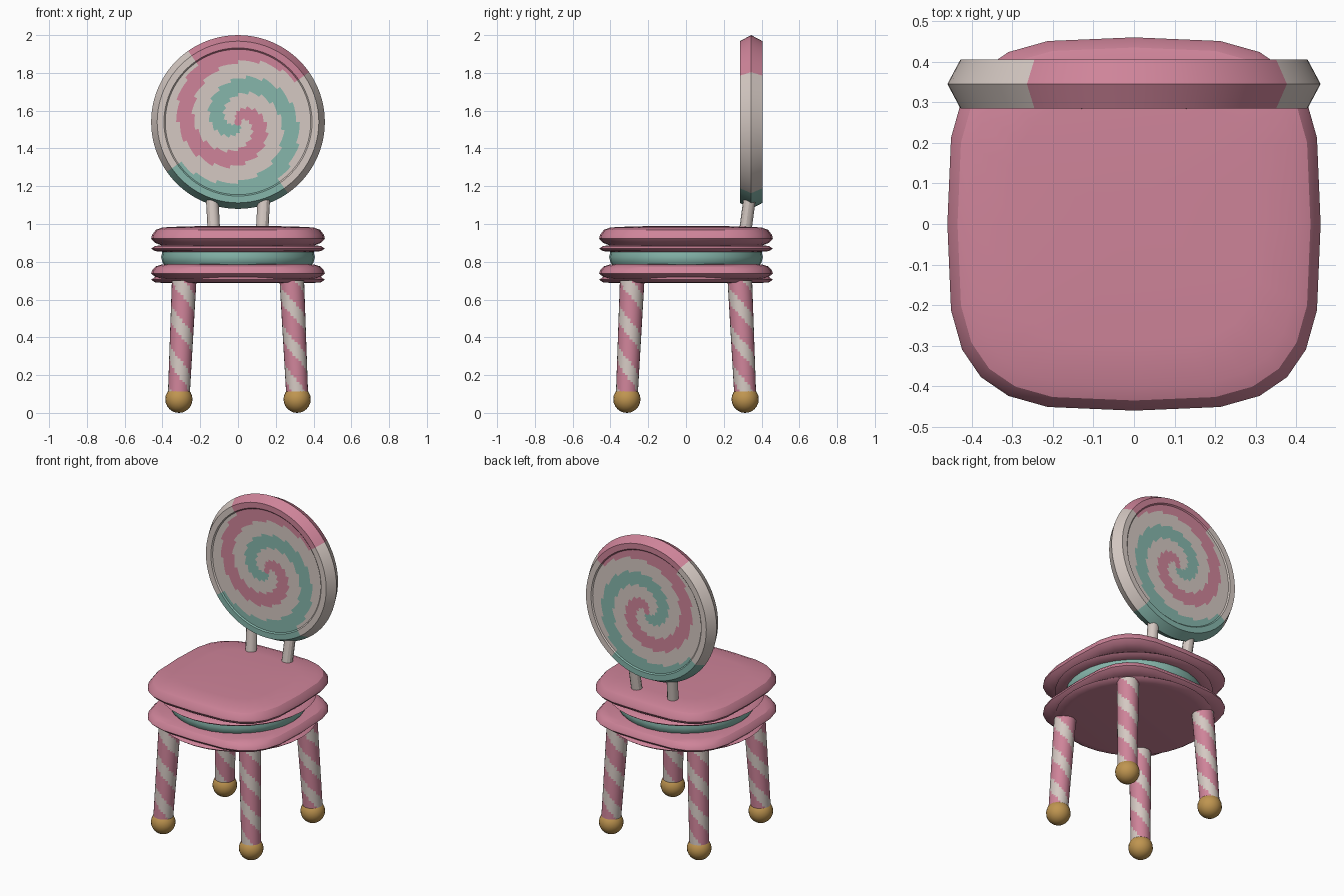
import bpy, bmesh
from math import sin, cos, pi, tau, atan2, degrees, hypot, copysign, radians
from mathutils import Vector, Matrix

cube = bpy.data.objects.get("Cube")
if cube:
    bpy.data.objects.remove(cube, do_unlink=True)


def material(name, color):
    m = bpy.data.materials.new(name)
    m.use_nodes = True
    rgba = (*color, 1)
    m.diffuse_color = rgba
    m.node_tree.nodes["Principled BSDF"].inputs["Base Color"].default_value = rgba
    return m


PINK = material("candy pink", (0.62, 0.23, 0.32))
CREAM = material("vanilla cream", (0.66, 0.58, 0.54))
TEAL = material("mint teal", (0.24, 0.47, 0.41))
GOLD = material("caramel gold", (0.52, 0.30, 0.08))


def outline(radius, segs, power=2):
    """Circle, or a rounded square when power is above 2."""
    def axis(v):
        return copysign(abs(v) ** (2 / power), v) * radius
    return [(axis(cos(tau * i / segs)), axis(sin(tau * i / segs))) for i in range(segs)]


def loft(name, rings, mats, rule=None, angle=30):
    """Skin a stack of rings, close its ends and colour faces by a rule."""
    bm = bmesh.new()
    loops = [[bm.verts.new(p) for p in ring] for ring in rings]
    n = len(loops[0])
    for a, b in zip(loops, loops[1:]):
        for i in range(n):
            j = (i + 1) % n
            bm.faces.new((a[i], a[j], b[j], b[i]))
    bm.faces.new(loops[0])
    bm.faces.new(loops[-1])
    bmesh.ops.recalc_face_normals(bm, faces=bm.faces)
    if rule:
        for f in bm.faces:
            f.material_index = rule(f.calc_center_median())
    mesh = bpy.data.meshes.new(name)
    bm.to_mesh(mesh)
    bm.free()
    obj = bpy.data.objects.new(name, mesh)
    bpy.context.collection.objects.link(obj)
    for m in mats:
        mesh.materials.append(m)
    smooth(obj, angle)
    return obj


def smooth(obj, angle=30):
    bpy.ops.object.select_all(action='DESELECT')
    obj.select_set(True)
    bpy.context.view_layer.objects.active = obj
    bpy.ops.object.shade_smooth_by_angle(angle=radians(angle))


def lathe(name, profile, mat, segs=24, power=2):
    rings = [[(x, y, z) for x, y in outline(r, segs, power)] for r, z in profile]
    return loft(name, rings, [mat])


def rod(name, start, end, r0, r1, segs, rows, mats, rule=None):
    start, end = Vector(start), Vector(end)
    rings = []
    for k in range(rows + 1):
        t = k / rows
        c = start.lerp(end, t)
        rings.append([c + Vector((x, y, 0)) for x, y in outline(r0 + (r1 - r0) * t, segs)])
    return loft(name, rings, mats, rule)


# Seat: two rounded-square biscuit shells, each with a round ruffled foot
SHELL = [(0.40, 0), (0.44, 0.15), (0.46, 0.36), (0.455, 0.54),
         (0.435, 0.80), (0.40, 0.92), (0.30, 0.97), (0.12, 1), (0.01, 1)]
FOOT = [(0.40, 0), (0.44, 0.1), (0.46, 0.5), (0.44, 0.9), (0.40, 1)]
for side, shell_z, shell_h, foot_z in (("upper", 0.885, 0.105, 0.853), ("lower", 0.708, 0.085, 0.688)):
    lathe(side + "_seat_shell", [(r, shell_z + shell_h * z) for r, z in SHELL], PINK, power=3.5)
    lathe(side + "_seat_foot", [(r, foot_z + 0.034 * z) for r, z in FOOT], PINK, segs=32)

# Cream filling between the shells
lathe("seat_filling", [(0.38, 0.77), (0.40, 0.797), (0.407, 0.825), (0.40, 0.855), (0.38, 0.87)], TEAL, segs=32)


# Legs: splayed sticks with two spiral stripes, turned about the seat centre
def stripe(p):
    t = (0.70 - p.z) / 0.58
    c = -0.285 - 0.028 * t
    turn = atan2(p.y - c, p.x - c) / tau + 0.5
    phase = (p.z - 0.55) / 0.21 + 2 * turn
    return int(abs(phase - round(phase)) < 0.21)


for k, corner in enumerate(("front_right", "front_left", "back_left", "back_right")):
    spin = Matrix.Rotation(k * pi / 2, 4, 'Z')
    leg = rod(corner + "_leg", (-0.285, -0.285, 0.70), (-0.313, -0.313, 0.10),
              0.065, 0.058, 24, 48, [PINK, CREAM], stripe)
    leg.data.transform(spin)
    # Ball foot
    bpy.ops.mesh.primitive_uv_sphere_add(segments=20, ring_count=12, radius=0.072,
                                         location=spin @ Vector((-0.313, -0.313, 0.072)))
    ball = bpy.context.object
    ball.name = corner + "_ball_foot"
    ball.data.materials.append(GOLD)
    smooth(ball)

# Posts joining the seat to the backrest
for side, s in (("left", 1), ("right", -1)):
    rod(side + "_back_post", (s * 0.127, 0.312, 0.95), (s * 0.138, 0.34, 1.16),
        0.033, 0.033, 12, 1, [CREAM])


# Backrest: swirled sweet disc with a bevelled rim
CENTRE_Y, CENTRE_Z = 0.345, 1.54


def swirl(p):
    x, z = p.x, p.z - CENTRE_Z
    phase = degrees(atan2(z, x)) + 1030 * (min(hypot(x, z), 0.37) - 0.37) - 82
    return (0, 1, 2, 1)[round(phase / 90) % 4]


FACE = 0.385
disc = [(FACE * k / 20, -0.053) for k in range(1, 21)]
disc += [(0.392, -0.060), (0.428, -0.060), (0.46, 0)]
disc += [(r, -y) for r, y in reversed(disc[:-1])]
loft("swirl_backrest",
     [[(x, CENTRE_Y + y, CENTRE_Z + z) for x, z in outline(r, 72)] for r, y in disc],
     [PINK, CREAM, TEAL], swirl, 25)
